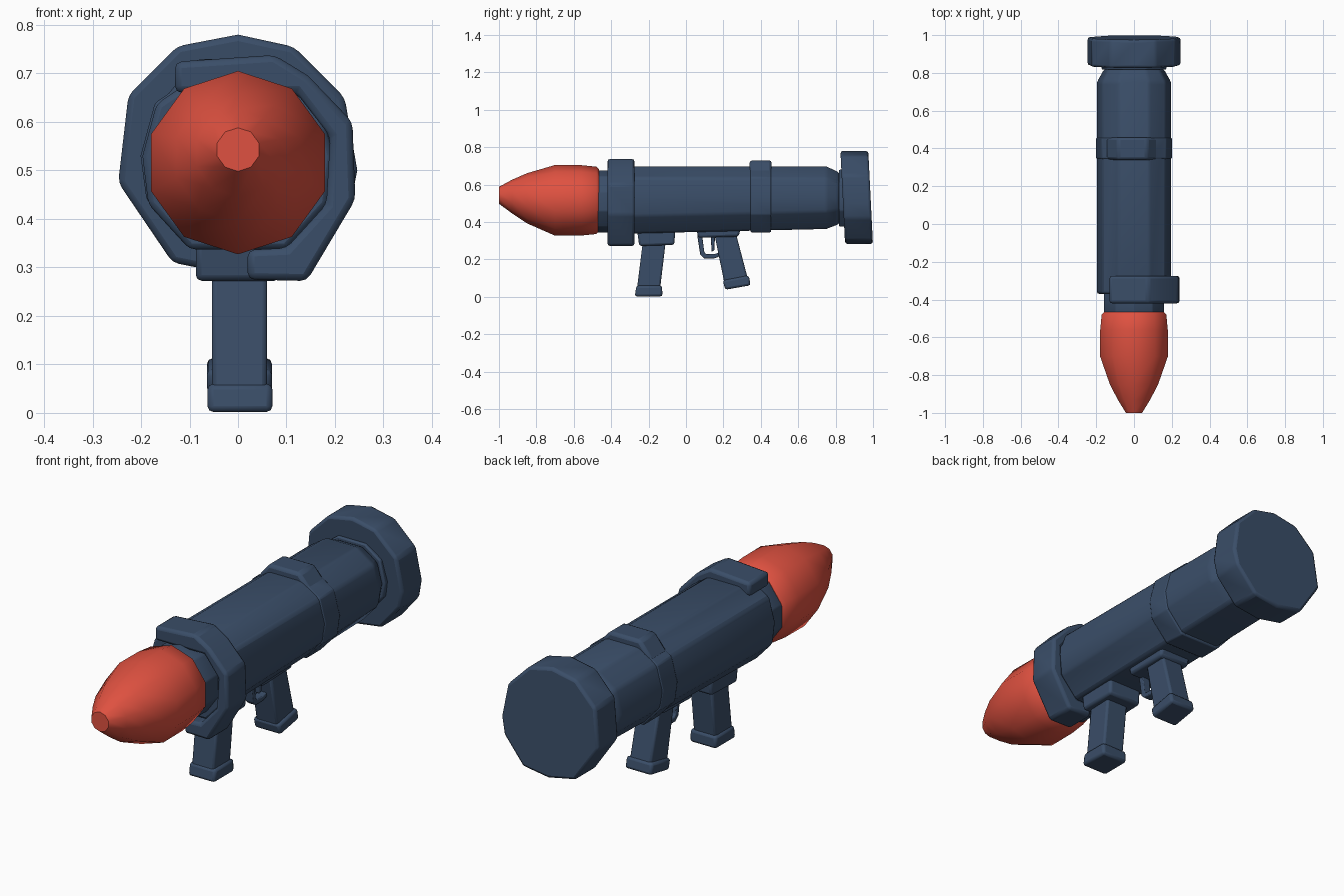
import bpy, bmesh, math
from mathutils import Matrix, Vector

if "Cube" in bpy.data.objects:
    bpy.data.objects.remove(bpy.data.objects["Cube"])


def material(name, color):
    m = bpy.data.materials.new(name)
    m.diffuse_color = (*color, 1)
    m.use_nodes = True
    m.node_tree.nodes["Principled BSDF"].inputs["Base Color"].default_value = m.diffuse_color
    return m


BLUE = material("slate blue", (0.042, 0.075, 0.138))
RED = material("warm red", (0.74, 0.083, 0.052))


def loft(name, sections, mat, bevel=0.01, smooth=35):
    """Skin a list of equal-length point loops, capped at both ends."""
    bm = bmesh.new()
    loops = [[bm.verts.new(p) for p in s] for s in sections]
    n = len(loops[0])
    for a, b in zip(loops, loops[1:]):
        for i in range(n):
            j = (i + 1) % n
            bm.faces.new((a[i], a[j], b[j], b[i]))
    bm.faces.new(loops[0][::-1])
    bm.faces.new(loops[-1])
    bmesh.ops.recalc_face_normals(bm, faces=bm.faces)
    me = bpy.data.meshes.new(name)
    bm.to_mesh(me)
    bm.free()
    me.materials.append(mat)
    ob = bpy.data.objects.new(name, me)
    bpy.context.collection.objects.link(ob)
    if bevel:
        mod = ob.modifiers.new("soft edges", "BEVEL")
        mod.width = bevel
        mod.segments = 2
        mod.limit_method = "ANGLE"
        mod.angle_limit = math.radians(25)
    bpy.ops.object.select_all(action="DESELECT")
    ob.select_set(True)
    bpy.context.view_layer.objects.active = ob
    bpy.ops.object.shade_smooth_by_angle(angle=math.radians(smooth))
    return ob


def outline(pts, y, sx=1, sz=1, cz=0.52, lift=0, tilt=0):
    """Place an x/z outline at y, scaled about cz; lift raises its bottom."""
    out = []
    for x, z in pts:
        nz = cz + (z - cz) * sz + (lift if z < 0.44 else 0)
        out.append((x * sx, y - tilt * (z - 0.53), nz))
    return out


def decagon(y, r, cz):
    return [(r * math.sin(i * math.pi / 5), y, cz + r * math.cos(i * math.pi / 5))
            for i in range(10)]


def side_prism(name, yz, half_width, bevel=0.01, shift=0.003):
    return loft(name, [[(shift + s * half_width, y, z) for y, z in yz] for s in (-1, 1)],
                BLUE, bevel)


# Warhead
loft("warhead", [decagon(*s) for s in [
    (-1, 0.045, 0.543), (-0.93, 0.09, 0.536), (-0.85, 0.134, 0.527),
    (-0.7, 0.189, 0.516), (-0.56, 0.188, 0.516), (-0.48, 0.18, 0.516),
    (-0.465, 0.165, 0.516)]], RED, 0, 40)

# Neck behind the warhead
loft("front_neck", [decagon(y, 0.167, 0.51) for y in (-0.475, -0.35)], BLUE, 0.006, 40)

# Main tube, tapering at the rear
half = [(0.08, 0.697), (0.168, 0.637), (0.197, 0.53), (0.185, 0.43), (0.1, 0.337)]
TUBE = half + [(-x, z) for x, z in reversed(half)]
loft("main_tube", [outline(TUBE, -0.37), outline(TUBE, 0.75, lift=0.026),
                   outline(TUBE, 0.82, 0.8, 0.82, lift=0.02)], BLUE, 0.012)
loft("rear_neck", [outline(TUBE, y, 0.87, 0.9, 0.53, 0.02) for y in (0.818, 0.87)], BLUE, 0.006)

# Rear flared ring, slightly tilted
RING = [(0, 0.78), (0.115, 0.755), (0.22, 0.65), (0.246, 0.5), (0.23, 0.42), (0.13, 0.302),
        (0, 0.283), (-0.135, 0.31), (-0.247, 0.475), (-0.226, 0.655), (-0.125, 0.756)]
loft("rear_ring", [outline(RING, 0.838, tilt=0.05), outline(RING, 0.987, tilt=0.05)], BLUE, 0.013)

# Open collar wrapping the right side of the tube front
COLLAR = [(-0.13, 0.724), (0.075, 0.738), (0.145, 0.695), (0.236, 0.6), (0.242, 0.44),
          (0.142, 0.272), (0.02, 0.275), (0.02, 0.336), (0.1, 0.34), (0.182, 0.43),
          (0.19, 0.57), (0.12, 0.66), (-0.13, 0.66)]
loft("front_collar", [outline(COLLAR, -0.42), outline(COLLAR, -0.275)], BLUE, 0.014)

# Mid band with raised top block
loft("mid_band", [outline(TUBE, y, 1.02, 1.02, lift=0.012) for y in (0.345, 0.455)], BLUE, 0.006)
BLOCK = [(-0.15, 0.65), (-0.085, 0.73), (0.07, 0.73), (0.14, 0.65)]
loft("top_block", [outline(BLOCK, y) for y in (0.34, 0.458)], BLUE, 0.014)

# Front grip
side_prism("front_grip_mount", [(-0.262, 0.36), (-0.058, 0.36), (-0.062, 0.278), (-0.25, 0.272)],
           0.087, 0.012, 0)
side_prism("front_grip", [(-0.23, 0.3), (-0.108, 0.3), (-0.14, 0.03), (-0.264, 0.03)], 0.057)
side_prism("front_grip_foot", [(-0.265, 0.06), (-0.128, 0.06), (-0.126, 0.002), (-0.274, 0.002)],
           0.067, 0.012, 0.004)

# Rear grip
side_prism("rear_grip_mount", [(0.055, 0.37), (0.295, 0.37), (0.28, 0.322), (0.065, 0.316)],
           0.08, 0.012, 0)
side_prism("rear_grip", [(0.152, 0.335), (0.268, 0.335), (0.335, 0.08), (0.208, 0.06)], 0.055)
side_prism("rear_grip_foot", [(0.197, 0.088), (0.335, 0.115), (0.346, 0.062), (0.21, 0.038)],
           0.067, 0.012)

# Trigger guard and trigger
side_prism("trigger_guard", [
    (0.06, 0.33), (0.076, 0.225), (0.098, 0.205), (0.15, 0.205), (0.19, 0.22),
    (0.19, 0.24), (0.148, 0.228), (0.108, 0.228), (0.098, 0.238), (0.086, 0.33)], 0.02, 0.004)
side_prism("trigger", [(0.132, 0.33), (0.155, 0.33), (0.152, 0.25), (0.137, 0.24)], 0.012, 0.004)
